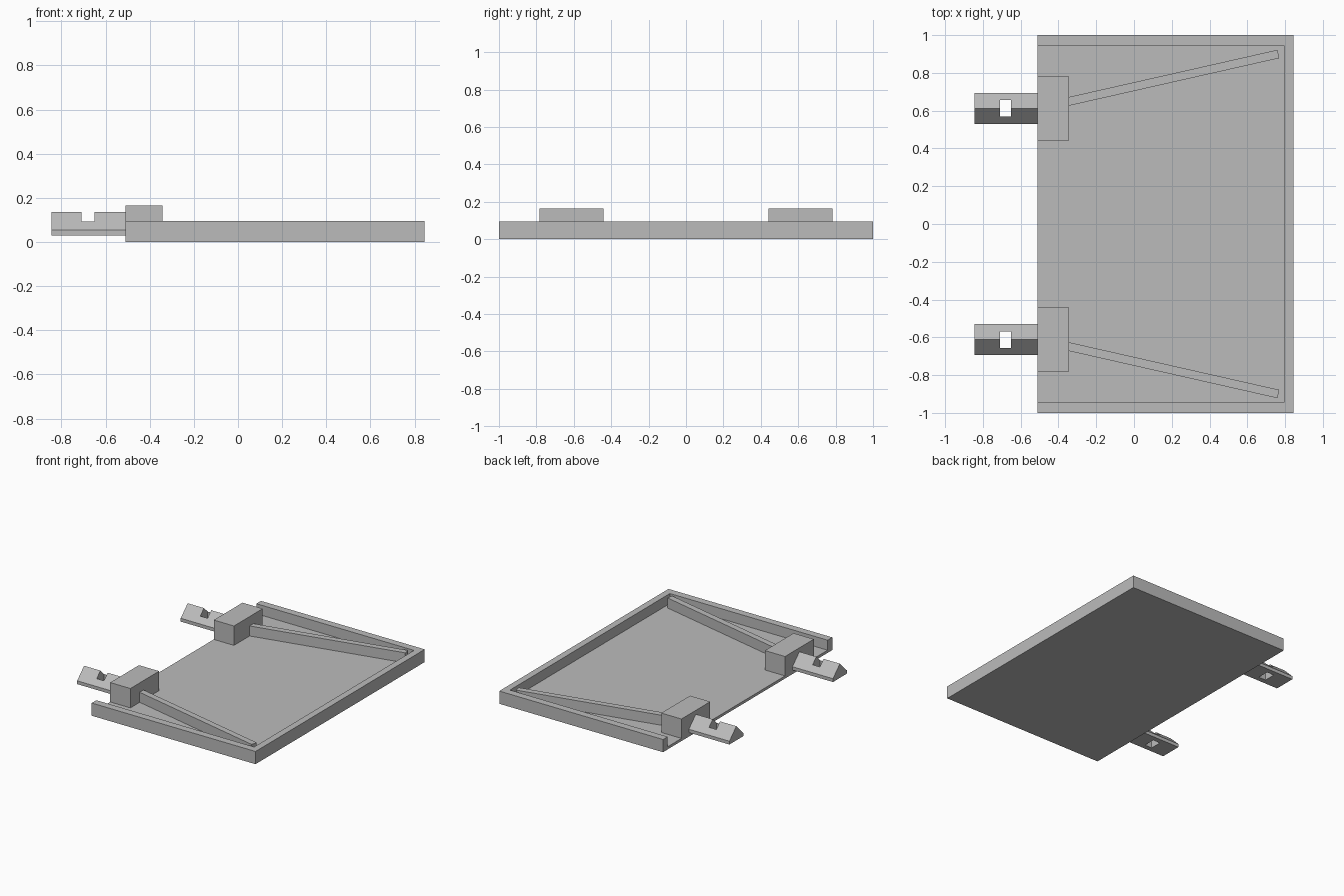
import bpy
import math
from mathutils import Matrix, Vector

cube = bpy.data.objects.get("Cube")
if cube:
    bpy.data.objects.remove(cube, do_unlink=True)

grey = bpy.data.materials.new("plain grey")
grey.use_nodes = True
colour = (0.5, 0.5, 0.5, 1)
grey.diffuse_color = colour
grey.node_tree.nodes["Principled BSDF"].inputs["Base Color"].default_value = colour


def prism(name, profile, x0, x1):
    """Extrude a counter-clockwise (y, z) profile along x."""
    n = len(profile)
    verts = [(x, y, z) for x in (x0, x1) for y, z in profile]
    faces = [tuple(reversed(range(n))), tuple(range(n, 2 * n))]
    faces += [(i, (i + 1) % n, n + (i + 1) % n, n + i) for i in range(n)]
    mesh = bpy.data.meshes.new(name)
    mesh.from_pydata(verts, [], faces)
    mesh.materials.append(grey)
    obj = bpy.data.objects.new(name, mesh)
    bpy.context.collection.objects.link(obj)
    return obj


def box(name, x0, x1, y0, y1, z0, z1):
    return prism(name, [(y0, z0), (y1, z0), (y1, z1), (y0, z1)], x0, x1)


def cut(obj, cutter):
    cutter.hide_render = True
    cutter.hide_viewport = True
    cutter.display_type = 'WIRE'
    mod = obj.modifiers.new("cut", 'BOOLEAN')
    mod.operation = 'DIFFERENCE'
    mod.solver = 'EXACT'
    mod.object = cutter


FLOOR, RIM = 0.02, 0.095
OPEN_X, BLOCK_X, END_X = -0.51, -0.343, 0.845

# Shallow tray, open on one long side
tray = box("tray", OPEN_X, END_X, -1, 1, 0, RIM)
cut(tray, box("tray_pocket_cutter", OPEN_X - 0.1, 0.795, -0.945, 0.945, FLOOR, 0.3))

for side, s in (("right", -1), ("left", 1)):
    mid = 0.612 * s

    # Mounting block
    box(side + "_block", OPEN_X, BLOCK_X, mid - 0.17, mid + 0.17, FLOOR, 0.165)

    # Gabled latch with a slot through it
    w = 0.082
    latch = prism(side + "_latch", [(mid - w, 0.03), (mid + w, 0.03), (mid + w, 0.055),
                                    (mid, 0.136), (mid - w, 0.055)], -END_X, OPEN_X)
    cut(latch, box(side + "_slot_cutter", -0.71, -0.65, mid - 0.044, mid + 0.044, -0.1, 0.3))

    # Slanted brace running from the block to the far corner
    start, end = Vector((BLOCK_X - 0.02, 0.645 * s, 0)), Vector((0.764, 0.9 * s, 0))
    run = end - start
    brace = box(side + "_brace", 0, run.length, -0.0225, 0.0225, FLOOR, RIM)
    brace.data.transform(Matrix.Translation(start)
                         @ Matrix.Rotation(math.atan2(run.y, run.x), 4, 'Z'))
